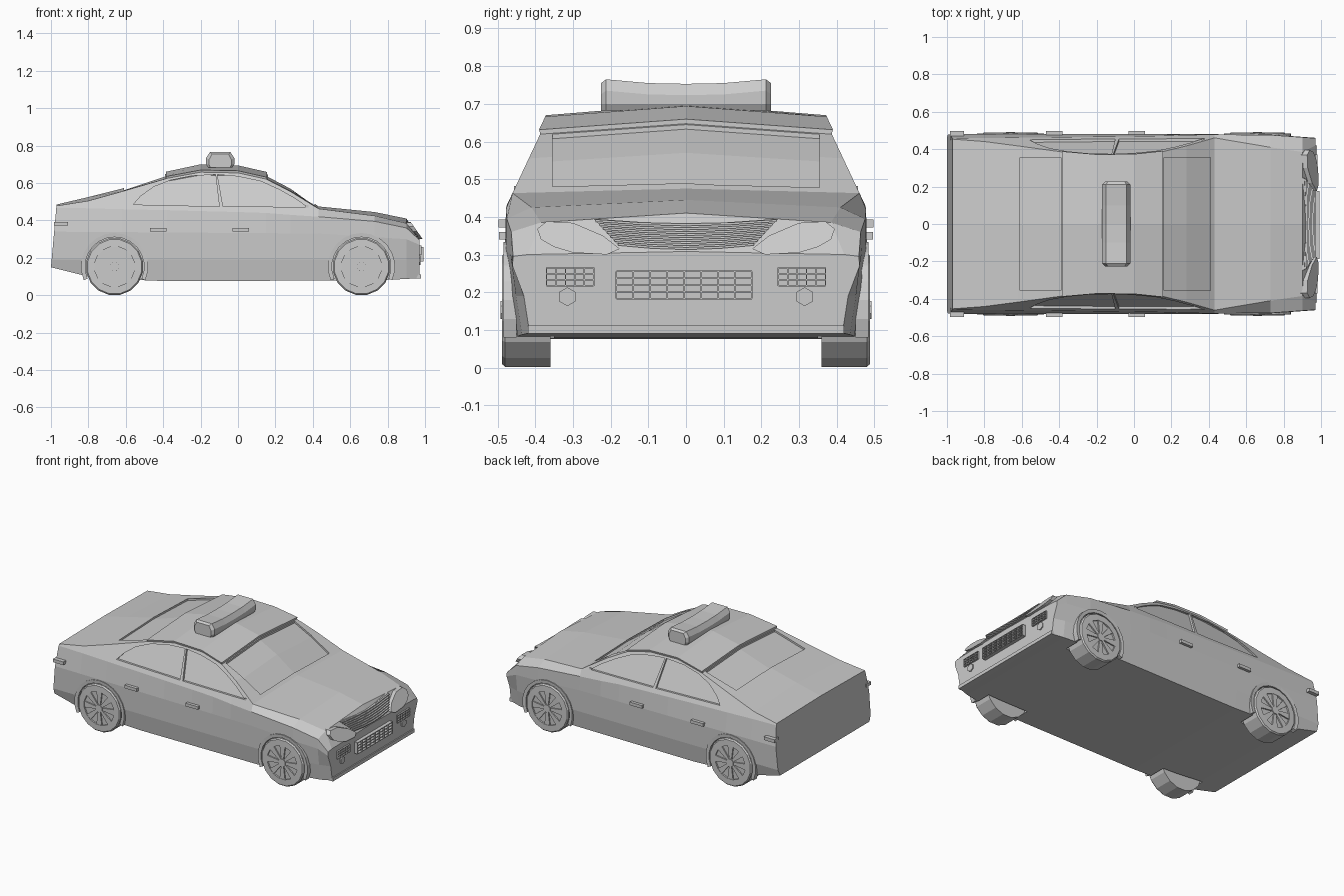
import bpy, bmesh, math
from mathutils import Vector

if "Cube" in bpy.data.objects:
    bpy.data.objects.remove(bpy.data.objects["Cube"])


def loft(name, rings):
    """Skin a list of equal-length closed rings and cap both ends."""
    bm = bmesh.new()
    rows = [[bm.verts.new(p) for p in r] for r in rings]
    n = len(rows[0])
    for a, b in zip(rows, rows[1:]):
        for i in range(n):
            bm.faces.new((a[i], a[(i + 1) % n], b[(i + 1) % n], b[i]))
    bm.faces.new(rows[0])
    bm.faces.new(rows[-1])
    bmesh.ops.recalc_face_normals(bm, faces=bm.faces)
    me = bpy.data.meshes.new(name)
    bm.to_mesh(me)
    bm.free()
    ob = bpy.data.objects.new(name, me)
    bpy.context.collection.objects.link(ob)
    return ob


def box(name, x0, x1, y0, y1, z0, z1):
    return loft(name, [[(x, y0, z0), (x, y1, z0), (x, y1, z1), (x, y0, z1)] for x in (x0, x1)])


def at(x, pts):
    """Piecewise linear lookup."""
    if x <= pts[0][0]:
        return pts[0][1]
    for (a, u), (b, v) in zip(pts, pts[1:]):
        if x <= b:
            return u + (v - u) * (x - a) / (b - a)
    return pts[-1][1]


def circle(cx, cz, r, y, n):
    return [(cx + r * math.cos(2 * math.pi * (i + .5) / n), y,
             cz + r * math.sin(2 * math.pi * (i + .5) / n)) for i in range(n)]


def side_y(z):
    """Slanted plane of the side windows."""
    return .455 - (z - .475) * .47


def cut(target, cutter):
    cutter.hide_render = True
    cutter.hide_viewport = False
    cutter.display_type = 'WIRE'
    m = target.modifiers.new("cut", 'BOOLEAN')
    m.operation = 'DIFFERENCE'
    m.solver = 'EXACT'
    m.object = cutter


# Body stations: x, belt z, upper edge z, upper edge y (0 = on window plane), centre z
S = [(-.97, .468, .478, 0, .485), (-.80, .465, .505, 0, .525), (-.62, .46, .555, 0, .57),
     (-.38, .455, .625, 0, .65), (-.2, .45, .658, 0, .688), (0, .445, .654, 0, .682),
     (.15, .44, .622, 0, .65), (.28, .43, .555, 0, .582), (.43, .42, .463, 0, .475),
     (.73, .395, .425, .41, .445), (.9, .36, .385, .385, .41), (.97, .295, .3, .42, .308)]
edge_z = [(s[0], s[2]) for s in S]
edge_y = [(s[0], s[3] or side_y(s[2])) for s in S]
mid_z = [(s[0], s[4]) for s in S]
floor_z = [(-.97, .15), (-.8, .1), (-.5, .075), (.8, .08), (.97, .092)]


def top_z(x, y):
    t = abs(y) / at(x, edge_y)
    return at(x, mid_z) * (1 - t) + at(x, edge_z) * t


rings = []
for x, ze, zf, yf, zg in S:
    zb = at(x, floor_z)
    w = at(x, [(.7, 1), (.97, .96)])
    low = at(x, [(.85, 1), (.97, .94)])
    half = [(.46 * w * low, zb), (.477 * w * low, .19), (.48 * w, at(x, [(-.97, .34), (.43, .33), (.9, .3), (.97, .27)])),
            (min(.478, side_y(ze)) * w, ze), (at(x, edge_y), zf)]
    pts = [(0, zb)] + half + [(0, zg)] + [(-y, z) for y, z in reversed(half)]
    slant = .03 if x == -.97 else 0
    rings.append([(x - slant * (.485 - z) / .335, y, z) for y, z in pts])
body = loft("car_body", rings)

# Recessed front and rear glass
for name, xs, wy in (("windscreen_cutter", (.16, .28, .41), .355), ("rear_window_cutter", (-.61, -.39), .355)):
    cut(body, loft(name, [[(x, y, top_z(x, y) - .012) for y in (-wy, 0, wy)] +
                          [(x, wy, .9), (x, -wy, .9)] for x in xs]))

# Recessed side windows
rear_side = [(-.56, .485), (-.52, .53), (-.45, .58), (-.36, .615), (-.25, .638), (-.12, .645), (-.1, .475)]
front_side = [(-.11, .645), (0, .635), (.12, .61), (.22, .565), (.3, .52), (.37, .472), (-.08, .475)]
for s in (1, -1):
    for name, poly in (("rear_side_cutter", rear_side), ("front_side_cutter", front_side)):
        cut(body, loft(name, [[(x, s * (side_y(z) - .014), z) for x, z in poly],
                              [(x, s * .6, z) for x, z in poly]]))

# Raised roof panel
roof = []
for x in (-.385, -.2, 0, .155):
    ye = at(x, edge_y) + .003
    line = [(y, top_z(x, y)) for y in (-ye, 0, ye)]
    roof.append([(x, y, z + .012) for y, z in line] + [(x, y * .98, z - .015) for y, z in reversed(line)])
loft("roof_panel", roof)

# Roof sign, dipping in the middle
sign = []
for y, k, top in ((-.226, .8, .755), (-.212, 1, .765), (-.1, 1, .755), (0, 1, .753),
                  (.1, 1, .755), (.212, 1, .765), (.226, .8, .755)):
    sign.append([(-.095 + dx * k, y, z) for dx, z in
                 ((-.065, .682), (-.075, .70), (-.075, top - .03), (-.055, top),
                  (.055, top), (.075, top - .03), (.075, .70), (.065, .682))])
loft("roof_sign", sign)

# Wheels, arches and spokes
CZ = .153
for cx in (-.66, .66):
    for s in (1, -1):
        cut(body, loft("wheel_well_cutter", [circle(cx, CZ, .163, s * y, 24) for y in (.35, .6)]))
        loft("wheel", [circle(cx, CZ, r, s * y, 16) for r, y in
                       ((.154, .36), (.154, .48), (.147, .488), (.108, .489), (.108, .479))])
        loft("wheel_hub", [circle(cx, CZ, .026, s * y, 8) for y in (.47, .492)])
        for i in range(8):
            a = 2 * math.pi * i / 8
            u, v = Vector((math.cos(a), 0, math.sin(a))), Vector((-math.sin(a), 0, math.cos(a)))
            c = Vector((cx, 0, CZ))
            quad = [c + u * .02 + v * .008, c + u * .11 + v * .02, c + u * .11 - v * .02, c + u * .02 - v * .008]
            loft("wheel_spoke", [[(p.x, s * y, p.z) for p in quad] for y in (.47, .487)])
        arch = []
        for i in range(15):
            a = math.radians(-24 + 228 * i / 14)
            arch.append([(cx + r * math.cos(a), s * y, CZ + r * math.sin(a))
                         for r, y in ((.158, .45), (.158, .482), (.18, .484), (.18, .45))])
        loft("wheel_arch", arch)

# Side details
lamp = [(.176, .315), (.21, .30), (.30, .305), (.35, .32), (.385, .34), (.395, .368),
        (.37, .388), (.30, .384), (.22, .35)]


def nose_x(z):
    return .9 + (.405 - z) * .7


def grid(name, y0, y1, z0, z1, cols, rows, x1, t=.003):
    for i in range(cols + 1):
        y = y0 + (y1 - y0) * i / cols
        box(name, .95, x1, y - t / 2, y + t / 2, z0, z1)
    for j in range(rows + 1):
        z = z0 + (z1 - z0) * j / rows
        box(name, .95, x1, y0, y1, z - t / 2, z + t / 2)


for s in (1, -1):
    for x in (-.47, -.03):
        box("door_handle", x, x + .088, s * .465, s * .497, .34, .36)
    box("tail_marker", -.985, -.91, s * .45, s * .498, .372, .393)
    box("mirror", .362, .376, s * .42, s * .456, .457, .482)
    loft("headlight", [[(nose_x(z) + d, s * y, z) for y, z in lamp] for d in (-.05, .014)])
    grid("fog_grille", s * .245, s * .37, .217, .265, 5, 3, .98)
    hexa = [(s * .315 + .025 * math.sin(k * math.pi / 3), .188 + .025 * math.cos(k * math.pi / 3)) for k in range(6)]
    loft("fog_lamp", [[(x, y, z) for y, z in hexa] for x in (.95, .977)])

# Main grille with curved slats
panel = [(-.245, .395), (0, .378), (.245, .395), (.18, .325), (0, .316), (-.18, .325)]
loft("grille_panel", [[(nose_x(z) + d, y, z) for y, z in panel] for d in (-.03, .004)])
for i in range(7):
    t = i / 6
    w, z = .24 - .06 * t, .39 - .063 * t
    loft("grille_slat", [[(nose_x(zz) + d, y, zz + h) for d, h in
                          ((-.02, -.003), (.012, -.003), (.012, .003), (-.02, .003))]
                         for y, zz in ((-w, z), (-w / 2, z - .008), (0, z - .011), (w / 2, z - .008), (w, z))])

# Bumper grille and lower lip
grid("bumper_grille", -.185, .175, .183, .255, 8, 4, .993, .004)
box("bumper_grille_back", .95, .975, -.185, .175, .183, .255)
box("bumper_lip", .93, .978, -.42, .42, .09, .112)
